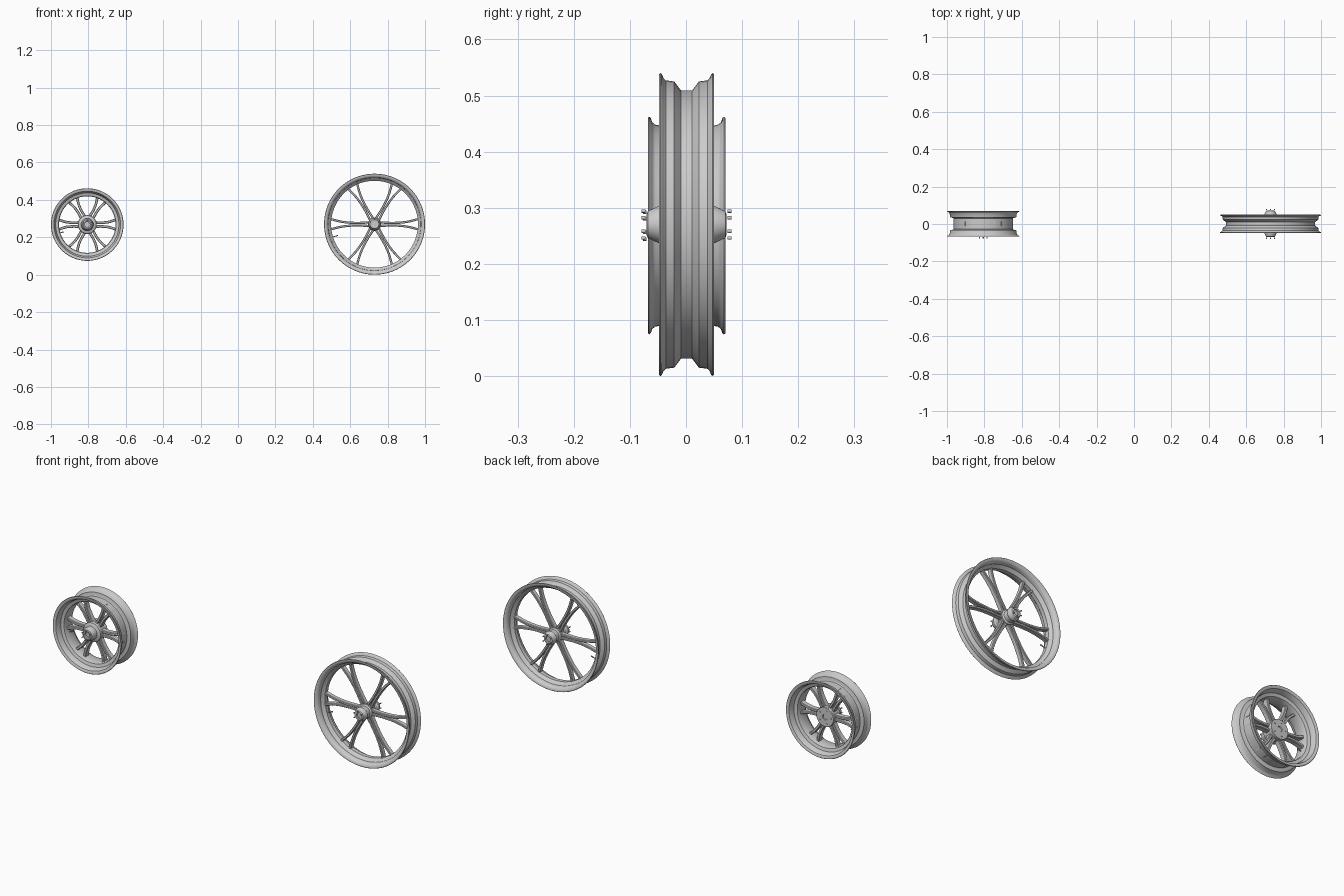
import bpy, bmesh, math
from mathutils import Matrix, Vector

if "Cube" in bpy.data.objects:
    bpy.data.objects.remove(bpy.data.objects["Cube"])

metal = bpy.data.materials.new("brushed grey metal")
metal.use_nodes = True
GREY = (0.6, 0.6, 0.6, 1)
metal.diffuse_color = GREY
metal.node_tree.nodes["Principled BSDF"].inputs["Base Color"].default_value = GREY


def finish(bm, name, centre):
    """Turn a bmesh into a smooth-shaded part placed on its wheel centre."""
    bmesh.ops.recalc_face_normals(bm, faces=bm.faces)
    mesh = bpy.data.meshes.new(name)
    bm.to_mesh(mesh)
    bm.free()
    mesh.materials.append(metal)
    obj = bpy.data.objects.new(name, mesh)
    bpy.context.collection.objects.link(obj)
    obj.location = centre
    bpy.ops.object.select_all(action="DESELECT")
    obj.select_set(True)
    bpy.context.view_layer.objects.active = obj
    bpy.ops.object.shade_smooth_by_angle(angle=math.radians(32))
    return obj


def lathe(name, profile, centre, steps=96):
    """Revolve a closed (radius, y) outline around the axle."""
    bm = bmesh.new()
    verts = [bm.verts.new((r, y, 0)) for r, y in profile]
    edges = [bm.edges.new((verts[i - 1], v)) for i, v in enumerate(verts)]
    bmesh.ops.spin(bm, geom=verts + edges, cent=(0, 0, 0), axis=(0, 1, 0),
                   angle=math.tau, steps=steps, use_merge=True)
    bmesh.ops.remove_doubles(bm, verts=bm.verts, dist=1e-5)
    return finish(bm, name, centre)


def mirrored(half):
    """Complete an outline with its reflection across the wheel plane."""
    return half + [(r, -y) for r, y in reversed(half)]


def smooth_path(points, count=8):
    """Catmull-Rom samples through (radius, offset, y) points."""
    p = [Vector(q) for q in points]
    p = [2 * p[0] - p[1]] + p + [2 * p[-1] - p[-2]]
    out = []
    for a, b, c, d in zip(p, p[1:], p[2:], p[3:]):
        for k in range(count):
            t = k / count
            out.append(0.5 * (2 * b + (c - a) * t + (2 * a - 5 * b + 4 * c - d) * t ** 2
                              + (3 * b - a - 3 * c + d) * t ** 3))
    return out + [p[-2]]


def spokes(name, path, half_width, half_depth, centre):
    """Six forked spokes, each a mirrored pair of curved strands."""
    bm = bmesh.new()
    samples = smooth_path(path)
    bevel = 0.4 * half_width
    section = [(sx * (half_width - a), sy * (half_depth - b)) for sx, sy, a, b in (
        (1, -1, bevel, 0), (1, -1, 0, bevel), (1, 1, 0, bevel), (1, 1, bevel, 0),
        (-1, 1, bevel, 0), (-1, 1, 0, bevel), (-1, -1, 0, bevel), (-1, -1, bevel, 0))]
    for n in range(6):
        turn = Matrix.Rotation(n * math.tau / 6, 3, "Y")
        for side in (1, -1):
            rings = []
            for i, s in enumerate(samples):
                d = samples[min(i + 1, len(samples) - 1)] - samples[max(i - 1, 0)]
                slope = Vector((d.x, d.y)).normalized()
                rings.append([bm.verts.new(turn @ Vector((
                    s.x - slope.y * w, s.z + h, side * (s.y + slope.x * w))))
                    for w, h in section])
            for a, b in zip(rings, rings[1:]):
                for j in range(len(section)):
                    bm.faces.new((a[j - 1], a[j], b[j], b[j - 1]))
            bm.faces.new(rings[0])
            bm.faces.new(rings[-1])
    return finish(bm, name, centre)


def bolts(name, ring, y, centre, count=6):
    """Circle of small bolt heads lying across the hub face."""
    bm = bmesh.new()
    for i in range(count):
        a = (i + 0.5) * math.tau / count
        place = Matrix.Translation((ring * math.cos(a), y, ring * math.sin(a)))
        bmesh.ops.create_cone(bm, cap_ends=True, segments=12, radius1=0.003, radius2=0.003,
                              depth=0.007, matrix=place @ Matrix.Rotation(math.pi / 2, 4, "X"))
    return finish(bm, name, centre)


def valve(name, outer, inner, centre):
    """Thin stem with a cap, pointing from the rim towards the axle."""
    bm = bmesh.new()
    turn = Matrix.Rotation(math.radians(163), 4, "Y")
    cap = inner + 0.4 * (outer - inner)
    for lo, hi, radius in ((inner, outer, 0.0022), (inner, cap, 0.0032)):
        place = turn @ Matrix.Translation(((lo + hi) / 2, 0, 0)) @ Matrix.Rotation(math.pi / 2, 4, "Y")
        bmesh.ops.create_cone(bm, cap_ends=True, segments=12, radius1=radius, radius2=radius,
                              depth=hi - lo, matrix=place)
    return finish(bm, name, centre)


# Large narrow wheel
big = (0.73, 0.001, 0.27)
lathe("large_rim", mirrored([
    (0.239, 0.010), (0.255, 0.022), (0.257, 0.037), (0.261, 0.041), (0.268, 0.044),
    (0.27, 0.0465), (0.268, 0.049), (0.262, 0.049), (0.254, 0.045), (0.249, 0.038),
    (0.247, 0.024), (0.232, 0.010)]), big)
spokes("large_spokes", [(0.024, 0.010, 0), (0.08, 0.007, 0), (0.13, 0.008, 0),
                        (0.18, 0.014, 0), (0.236, 0.028, 0)], 0.006, 0.012, big)
lathe("large_hub", mirrored([
    (0.014, 0.062), (0.014, 0.070), (0.019, 0.071), (0.024, 0.069), (0.033, 0.050),
    (0.033, 0.046), (0.029, 0.040), (0.029, 0.020), (0.036, 0.015)]), big, 64)
lathe("large_axle_core", mirrored([(0, 0.062), (0.015, 0.062)]), big, 32)
for label, y in (("front", -0.0765), ("back", 0.0765)):
    bolts("large_hub_bolts_" + label, 0.024, y, big)
valve("large_valve", 0.236, 0.205, big)

# Small wide wheel
small = (-0.806, 0.001, 0.268)
lathe("small_rim", mirrored([
    (0.158, 0.028), (0.161, 0.031), (0.176, 0.034), (0.180, 0.056), (0.184, 0.061),
    (0.192, 0.064), (0.194, 0.0665), (0.192, 0.069), (0.186, 0.069), (0.178, 0.065),
    (0.173, 0.056), (0.169, 0.038), (0.154, 0.033), (0.151, 0.028)]), small)
spokes("small_spokes", [(0.03, 0.012, 0), (0.075, 0.010, 0), (0.115, 0.014, 0),
                        (0.156, 0.027, 0)], 0.007, 0.014, small)
lathe("small_hub", [
    (0, -0.056), (0.014, -0.056), (0.014, -0.066), (0.020, -0.068), (0.026, -0.066),
    (0.033, -0.048), (0.033, -0.034), (0.048, -0.028), (0.050, -0.022), (0.046, 0.0),
    (0.050, 0.026), (0.048, 0.030), (0.014, 0.030), (0.012, 0.026), (0, 0.026)], small, 64)
bolts("small_hub_bolts_front", 0.024, -0.0745, small)
bolts("small_hub_bolts_back", 0.034, 0.030, small, 5)
valve("small_valve", 0.156, 0.132, small)
